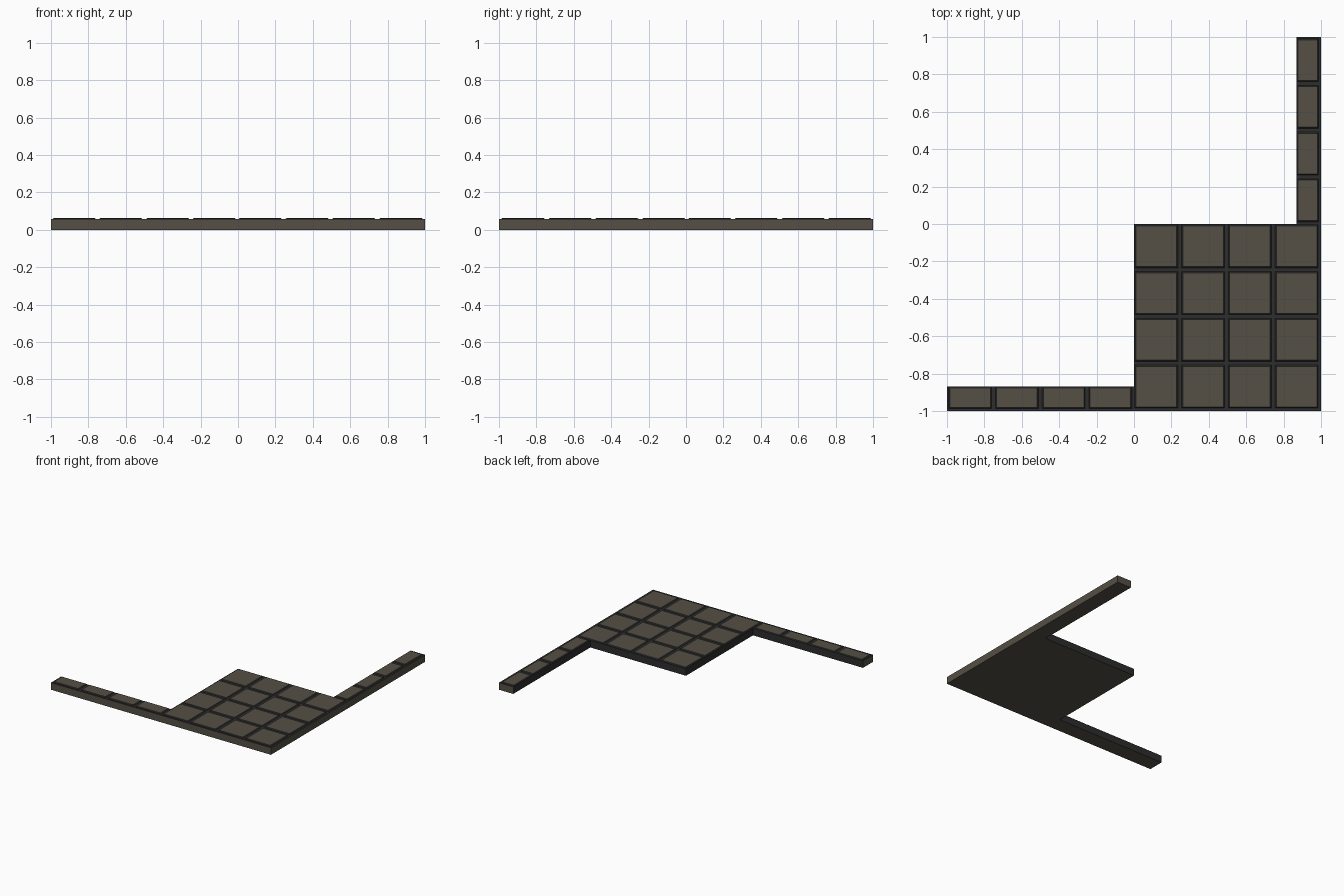
import bpy, bmesh

if "Cube" in bpy.data.objects:
    bpy.data.objects.remove(bpy.data.objects["Cube"])

H = 0.064        # top of the tiles
FLOOR = 0.058    # bottom of the grooves
ARM = 0.87       # inner edge of both thin arms


def material(name, rgb):
    m = bpy.data.materials.new(name)
    m.diffuse_color = (*rgb, 1)
    m.use_nodes = True
    m.node_tree.nodes["Principled BSDF"].inputs["Base Color"].default_value = m.diffuse_color
    return m


stone = material("brown stone", (0.090, 0.079, 0.060))
grout = material("dark grout", (0.026, 0.026, 0.027))


def finish(bm, name):
    me = bpy.data.meshes.new(name)
    bm.normal_update()
    bm.to_mesh(me)
    bm.free()
    me.materials.append(stone)
    me.materials.append(grout)
    ob = bpy.data.objects.new(name, me)
    bpy.context.collection.objects.link(ob)


# Base slab: square with two thin arms, extruded from one outline
outline = [(-1, -1), (1, -1), (1, 1), (ARM, 1), (ARM, 0), (0, 0), (0, -ARM), (-1, -ARM)]
bm = bmesh.new()
bottom = bm.faces.new([bm.verts.new((x, y, 0)) for x, y in outline])
res = bmesh.ops.extrude_face_region(bm, geom=[bottom], use_keep_orig=True)
bmesh.ops.translate(bm, vec=(0, 0, FLOOR),
                    verts=[g for g in res["geom"] if isinstance(g, bmesh.types.BMVert)])
bmesh.ops.recalc_face_normals(bm, faces=bm.faces)
bm.normal_update()
for f in bm.faces:
    c = f.calc_center_median()
    inner = abs(f.normal.z) < 0.5 and -0.95 < c.y < 0.95 and -0.95 < c.x < 0.95
    f.material_index = 1 if f.normal.z > 0.5 or inner else 0
finish(bm, "base_slab")


# Raised tile: dark sloped sides and a brown top
def tile(bm, x0, x1, y0, y1, slope=0.007):
    def ring(d, z):
        return [bm.verts.new(p) for p in ((x0 - d, y0 - d, z), (x1 + d, y0 - d, z),
                                          (x1 + d, y1 + d, z), (x0 - d, y1 + d, z))]
    lo, hi = ring(slope, FLOOR), ring(0, H)
    bm.faces.new(hi).material_index = 0
    for i in range(4):
        j = (i + 1) % 4
        bm.faces.new((lo[i], lo[j], hi[j], hi[i])).material_index = 1


# Four by four field of tiles
bm = bmesh.new()
for i in range(4):
    for j in range(4):
        tile(bm, 0.25 * i + 0.011, 0.25 * i + 0.228, -0.25 * j - 0.228, -0.25 * j - 0.011)
finish(bm, "square_tiles")

# One row of cut tiles along each arm
bm = bmesh.new()
for k in range(4):
    a, b = 0.25 * k + 0.018, 0.25 * k + 0.234
    tile(bm, -b, -a, -0.98, -ARM - 0.007)
    tile(bm, ARM + 0.007, 0.98, a, b)
finish(bm, "arm_tiles")
